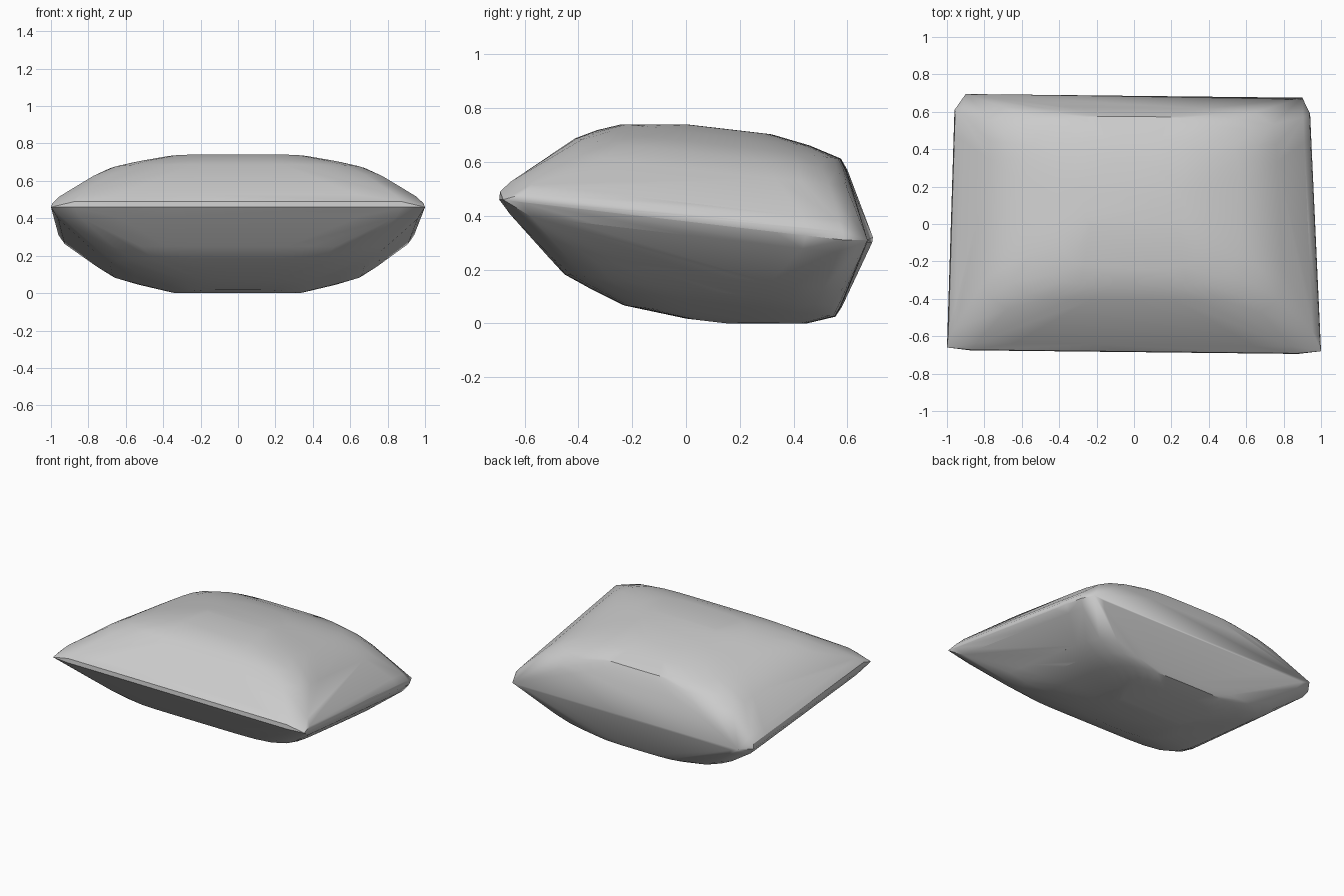
import bpy, bmesh, math

if "Cube" in bpy.data.objects:
    bpy.data.objects.remove(bpy.data.objects["Cube"])

# Levels measured from the tilted seam: height, front y, back y, half width, squareness
LEVELS = [
    (0.35, -0.06, 0.32, 0.28, 3),
    (0.325, -0.24, 0.46, 0.43, 3.5),
    (0.29, -0.33, 0.575, 0.59, 4),
    (0.25, -0.41, 0.598, 0.70, 6),
    (0.19, -0.48, 0.62, 0.80, 9),
    (0.06, -0.645, 0.66, 0.955, 30),
    (0.02, -0.682, 0.675, 0.99, 60),
    (-0.01, -0.685, 0.683, 0.995, 60),
    (-0.06, -0.645, 0.66, 0.96, 30),
    (-0.20, -0.51, 0.60, 0.78, 9),
    (-0.26, -0.45, 0.578, 0.69, 6),
    (-0.30, -0.36, 0.555, 0.57, 4),
    (-0.35, -0.23, 0.45, 0.38, 3.5),
    (-0.372, 0.0, 0.25, 0.26, 3),
]
SEGMENTS = 48


def super_point(angle, n):
    c, s = math.cos(angle), math.sin(angle)
    r = (abs(c) ** n + abs(s) ** n) ** (-1 / n)
    return c * r, s * r


# Pillow body: rounded rectangular contours wrapped in a convex skin
bm = bmesh.new()
for h, front, back, half, n in LEVELS:
    for i in range(SEGMENTS):
        u, v = super_point(2 * math.pi * (i + 0.5) / SEGMENTS, n)
        y = (front + back) / 2 + v * (back - front) / 2
        taper = 1 - (0.048 if u > 0 else 0.033) * (y + 0.68) / 1.0 * 0.95
        x = u * half * taper
        z = 0.39 - 0.117 * y + h
        bm.verts.new((x * 1.005, y - 0.011 * x, min(max(z, 0.0), 0.74)))
# Slight point on the back seam and exact corners
for x, y, z in [(-0.9, 0.695, 0.32), (0.9, 0.675, 0.31),
                (1.0, -0.68, 0.46), (-1.0, -0.66, 0.46)]:
    bm.verts.new((x, y, z))
hull = bmesh.ops.convex_hull(bm, input=bm.verts[:])
loose = [v for v in bm.verts if not v.link_faces]
bmesh.ops.delete(bm, geom=loose, context='VERTS')
bmesh.ops.recalc_face_normals(bm, faces=bm.faces[:])

mesh = bpy.data.meshes.new("pillow")
bm.to_mesh(mesh)
bm.free()
pillow = bpy.data.objects.new("pillow", mesh)
bpy.context.collection.objects.link(pillow)
bpy.context.view_layer.objects.active = pillow
pillow.select_set(True)
bpy.ops.object.shade_smooth_by_angle(angle=math.radians(30))
